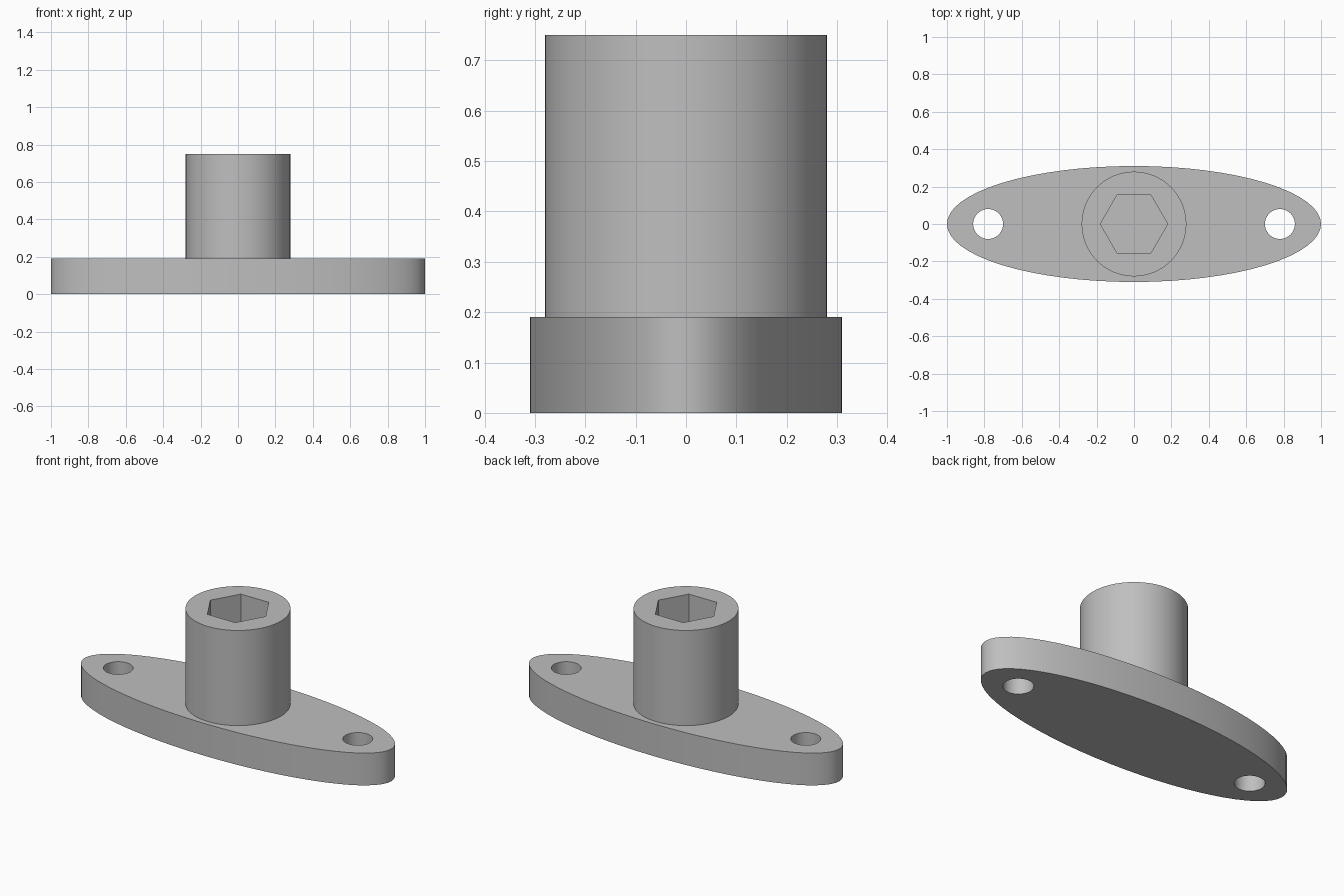
import bpy
import math

if "Cube" in bpy.data.objects:
    bpy.data.objects.remove(bpy.data.objects["Cube"], do_unlink=True)

PLATE_TOP = 0.19
POST_TOP = 0.75
SOCKET_FLOOR = 0.2

grey = bpy.data.materials.new("plain_grey")
grey.use_nodes = True
colour = (0.52, 0.52, 0.52, 1)
grey.diffuse_color = colour
grey.node_tree.nodes["Principled BSDF"].inputs["Base Color"].default_value = colour


def prism(name, sides, rx, ry, z0, z1, x=0.0):
    """Upright elliptical or regular prism with a vertex on the +x axis."""
    bpy.ops.mesh.primitive_cylinder_add(
        vertices=sides, radius=1, depth=1,
        location=(x, 0, (z0 + z1) / 2), rotation=(0, 0, math.pi / 2))
    obj = bpy.context.object
    obj.name = name
    bpy.ops.object.transform_apply(location=False, rotation=True, scale=False)
    obj.scale = (rx, ry, z1 - z0)
    bpy.ops.object.transform_apply(location=True, rotation=False, scale=True)
    obj.data.materials.append(grey)
    return obj


def combine(target, tool, operation):
    """Apply a boolean and discard the tool object."""
    mod = target.modifiers.new(operation.title(), "BOOLEAN")
    mod.operation = operation
    mod.solver = "EXACT"
    mod.object = tool
    bpy.context.view_layer.objects.active = target
    bpy.ops.object.modifier_apply(modifier=mod.name)
    bpy.data.objects.remove(tool, do_unlink=True)


# Oval base plate with the round post fused onto it
body = prism("flanged_socket_post", 64, 1.0, 0.31, 0, PLATE_TOP)
combine(body, prism("post", 64, 0.28, 0.28, 0.06, POST_TOP), "UNION")

# Blind hexagonal socket in the post
combine(body, prism("socket_cutter", 6, 0.18, 0.18, SOCKET_FLOOR, POST_TOP + 0.1), "DIFFERENCE")

# Bolt hole through each end of the plate
for side in (-1, 1):
    combine(body, prism("hole_cutter", 40, 0.08, 0.08, -0.1, PLATE_TOP + 0.1, side * 0.78), "DIFFERENCE")

# Smooth round walls, crisp rims and socket corners
bpy.ops.object.select_all(action="DESELECT")
body.select_set(True)
bpy.context.view_layer.objects.active = body
bpy.ops.object.shade_smooth_by_angle(angle=math.radians(30))
